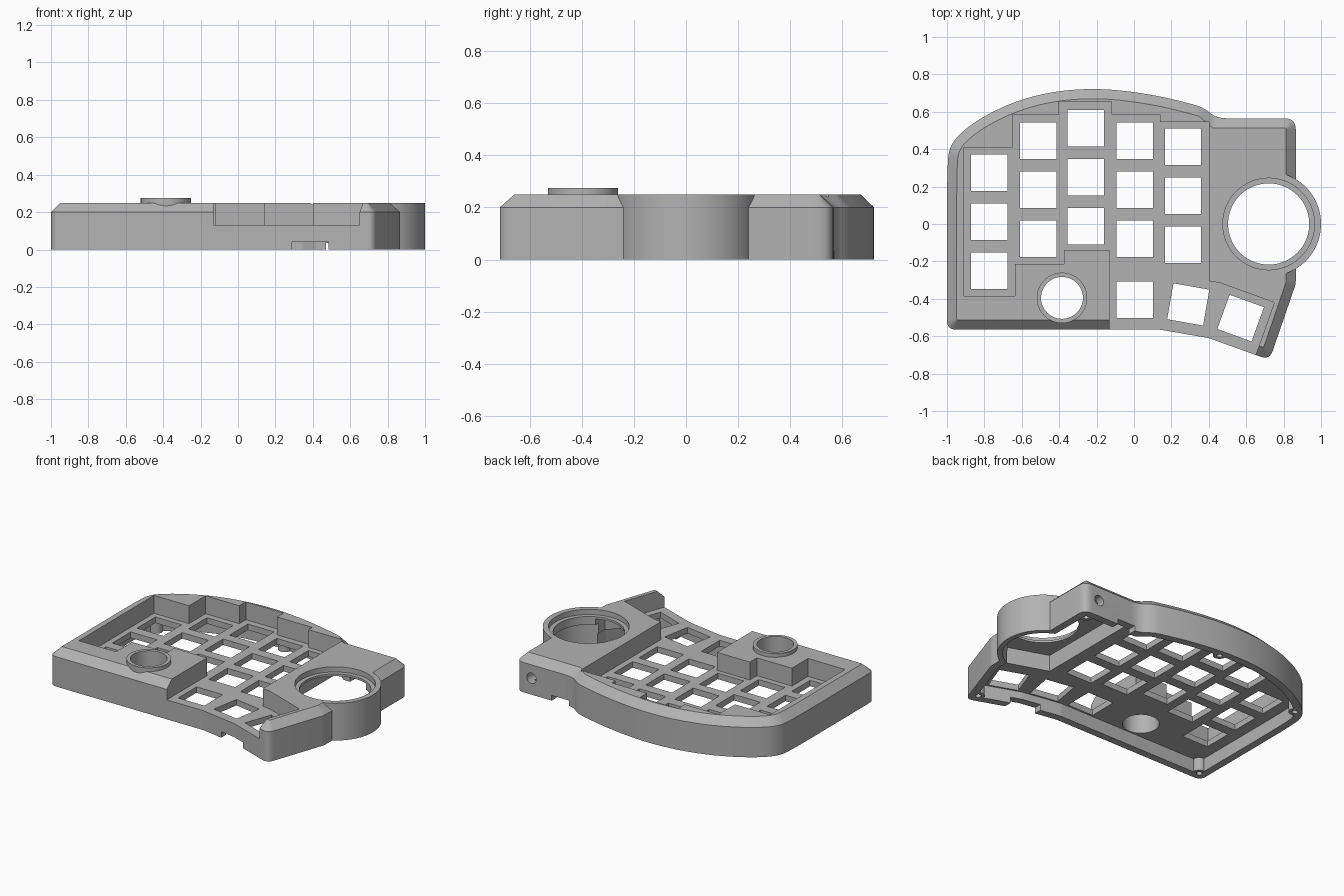
import bpy, bmesh, math
from mathutils import Vector, Matrix

cube = bpy.data.objects.get("Cube")
if cube:
    bpy.data.objects.remove(cube, do_unlink=True)

grey = bpy.data.materials.new("light grey plastic")
grey.use_nodes = True
COLOUR = (0.45, 0.45, 0.45, 1)
grey.diffuse_color = COLOUR
grey.node_tree.nodes["Principled BSDF"].inputs["Base Color"].default_value = COLOUR


def loft(name, rings):
    """Solid through matching closed loops of 3D points, capped at both ends."""
    bm = bmesh.new()
    loops = [[bm.verts.new(p) for p in ring] for ring in rings]
    n = len(loops[0])
    for a, b in zip(loops, loops[1:]):
        for i in range(n):
            j = (i + 1) % n
            bm.faces.new((a[i], a[j], b[j], b[i]))
    bm.faces.new(loops[0][::-1])
    bm.faces.new(loops[-1])
    bmesh.ops.recalc_face_normals(bm, faces=bm.faces)
    mesh = bpy.data.meshes.new(name)
    bm.to_mesh(mesh)
    bm.free()
    mesh.materials.append(grey)
    obj = bpy.data.objects.new(name, mesh)
    bpy.context.collection.objects.link(obj)
    return obj


def at(points, z):
    return [(p[0], p[1], z) for p in points]


def prism(name, points, z0, z1):
    return loft(name, [at(points, z0), at(points, z1)])


def disc(x, y, r, n=96):
    return [(x + r * math.cos(math.tau * i / n), y + r * math.sin(math.tau * i / n)) for i in range(n)]


def square(x, y, size, turn=0):
    rot = Matrix.Rotation(math.radians(turn), 2)
    h = size / 2
    return [Vector((x, y)) + rot @ Vector(c) for c in ((-h, -h), (h, -h), (h, h), (-h, h))]


def box(x0, x1, y0, y1):
    return [(x0, y0), (x1, y0), (x1, y1), (x0, y1)]


def inset(corners, d):
    """Move every side of a counter-clockwise polygon inward by d."""
    out = []
    for i, (x, y, c) in enumerate(corners):
        p = Vector((x, y))
        e0 = (p - Vector(corners[i - 1][:2])).normalized()
        e1 = (Vector(corners[(i + 1) % len(corners)][:2]) - p).normalized()
        n0, n1 = Vector((-e0.y, e0.x)), Vector((-e1.y, e1.x))
        q = p + (n0 + n1) * d / (1 + n0.dot(n1))
        out.append((q.x, q.y, max(c - d, 0.008)))
    return out


def rounded(corners, steps=6):
    """Replace each corner (x, y, cut length) by a short curve."""
    out = []
    for i, (x, y, c) in enumerate(corners):
        p = Vector((x, y))
        a = Vector(corners[i - 1][:2]) - p
        b = Vector(corners[(i + 1) % len(corners)][:2]) - p
        a = p + a.normalized() * min(c, a.length * 0.49)
        b = p + b.normalized() * min(c, b.length * 0.49)
        for k in range(steps + 1):
            t = k / steps
            out.append(a * (1 - t) ** 2 + p * 2 * t * (1 - t) + b * t * t)
    return out


def combine(target, tool, operation):
    mod = target.modifiers.new("cut", 'BOOLEAN')
    mod.operation = operation
    mod.solver = 'EXACT'
    mod.object = tool
    bpy.context.view_layer.objects.active = target
    bpy.ops.object.modifier_apply(modifier=mod.name)
    bpy.data.objects.remove(tool, do_unlink=True)


# Outer shell with a chamfered top edge
outline = [(-1, -.565, .05), (.14, -.565, .01), (.40, -.61, .01), (.725, -.727, .05),
           (.865, -.32, .02), (.865, .565, .06), (.44, .565, .06), (.37, .625, .05),
           (.16, .68, .3), (-.06, .715, .3), (-.24, .724, .3), (-.42, .71, .3),
           (-.60, .668, .3), (-.76, .60, .3), (-.89, .52, .3), (-.98, .43, .3), (-1, .33, .3)]
case = loft("keyboard_case", [at(rounded(outline), 0), at(rounded(outline), .2),
                              at(rounded(inset(outline, .052)), .25)])
BALL, DIAL = (.72, 0), (-.385, -.395)

# Stepped well above the key plate, open to the front
well = [(-.91, -.385), (-.635, -.385), (-.635, -.215), (-.375, -.215), (-.375, -.14),
        (-.132, -.14), (-.132, -.9), (.58, -.9), (.75, -.42), (.46, -.315), (.40, -.305),
        (.40, .545), (.14, .545), (.14, .585), (-.12, .585), (-.12, .655), (-.40, .655),
        (-.40, .585), (-.65, .585), (-.65, .41), (-.91, .41)]
combine(case, prism("well", well, .13, .4), 'DIFFERENCE')

# Round ball housing and dial collar
combine(case, prism("ball_housing", disc(*BALL, .28), 0, .25), 'UNION')
combine(case, prism("dial_collar", disc(*DIAL, .135), .15, .275), 'UNION')

# Hollow underside, deeper below the ball block
combine(case, prism("cavity", rounded(inset(outline, .05)), -.05, .09), 'DIFFERENCE')
block = [(.45, -.26), (.74, -.36), (.81, -.30), (.81, .51), (.45, .51)]
combine(case, prism("block_cavity", block, .05, .2), 'DIFFERENCE')

# Stepped ball opening and dial opening
for r, z0, z1 in ((.247, -.05, .16), (.217, .1, .3), (.245, .215, .3)):
    combine(case, prism("ball_bore", disc(*BALL, r), z0, z1), 'DIFFERENCE')
combine(case, prism("dial_bore", disc(*DIAL, .112), -.05, .4), 'DIFFERENCE')

# Key openings: five staggered columns and three thumb keys
keys = [(x, top - .262 * row, 0) for x, top in
        ((-.775, .274), (-.513, .445), (-.257, .513), (.005, .445), (.262, .412)) for row in range(3)]
keys += [(.005, -.405, 0), (.29, -.43, -10), (.57, -.503, -20)]
for x, y, turn in keys:
    combine(case, prism("key_opening", square(x, y, .195, turn), -.05, .2), 'DIFFERENCE')

# Screw bosses with blind holes
for x, y in ((-.945, -.51), (-.91, .435), (-.12, .665), (.80, .50), (.69, -.65)):
    combine(case, prism("screw_boss", disc(x, y, .04, 24), .002, .12), 'UNION')
    combine(case, prism("screw_hole", disc(x, y, .018, 24), -.05, .08), 'DIFFERENCE')

# Cable notches at the front and back, round port in the back
combine(case, prism("front_notch", box(.29, .485, -.72, -.5), -.05, .04), 'DIFFERENCE')
combine(case, prism("back_notch", box(.47, .6, .48, .7), -.05, .035), 'DIFFERENCE')
port = [[(x, y, z) for x, z in disc(.75, .11, .035, 32)] for y in (.48, .7)]
combine(case, loft("port", port), 'DIFFERENCE')

bpy.ops.object.select_all(action='DESELECT')
case.select_set(True)
bpy.context.view_layer.objects.active = case
bpy.ops.object.shade_smooth_by_angle(angle=math.radians(25))
